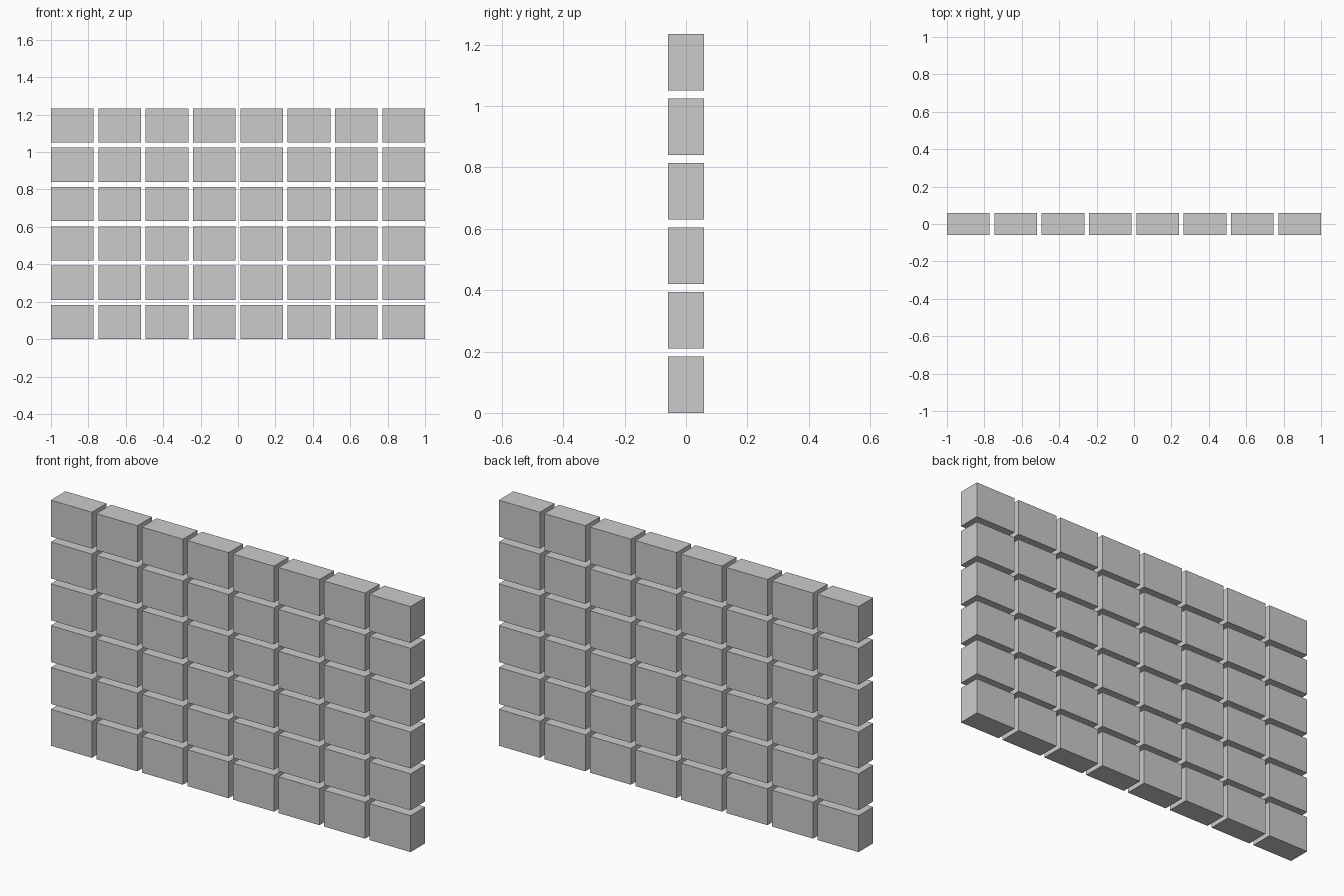
import bpy
import bmesh
from mathutils import Matrix, Vector

if "Cube" in bpy.data.objects:
    bpy.data.objects.remove(bpy.data.objects["Cube"])

COLS, ROWS = 8, 6
SIZE = Vector((0.228, 0.116, 0.183))
PITCH_X = (2.0 - SIZE.x) / (COLS - 1)
PITCH_Z = 0.2102

# One shared block mesh
mesh = bpy.data.meshes.new("block")
bm = bmesh.new()
bmesh.ops.create_cube(bm, size=1.0, matrix=Matrix.Diagonal(SIZE).to_4x4())
bm.to_mesh(mesh)
bm.free()

# Wall of evenly spaced blocks, row by row from the ground
for row in range(ROWS):
    for col in range(COLS):
        block = bpy.data.objects.new(f"block_row{row + 1}_col{col + 1}", mesh)
        block.location = ((col - (COLS - 1) / 2) * PITCH_X, 0, SIZE.z / 2 + row * PITCH_Z)
        bpy.context.collection.objects.link(block)
